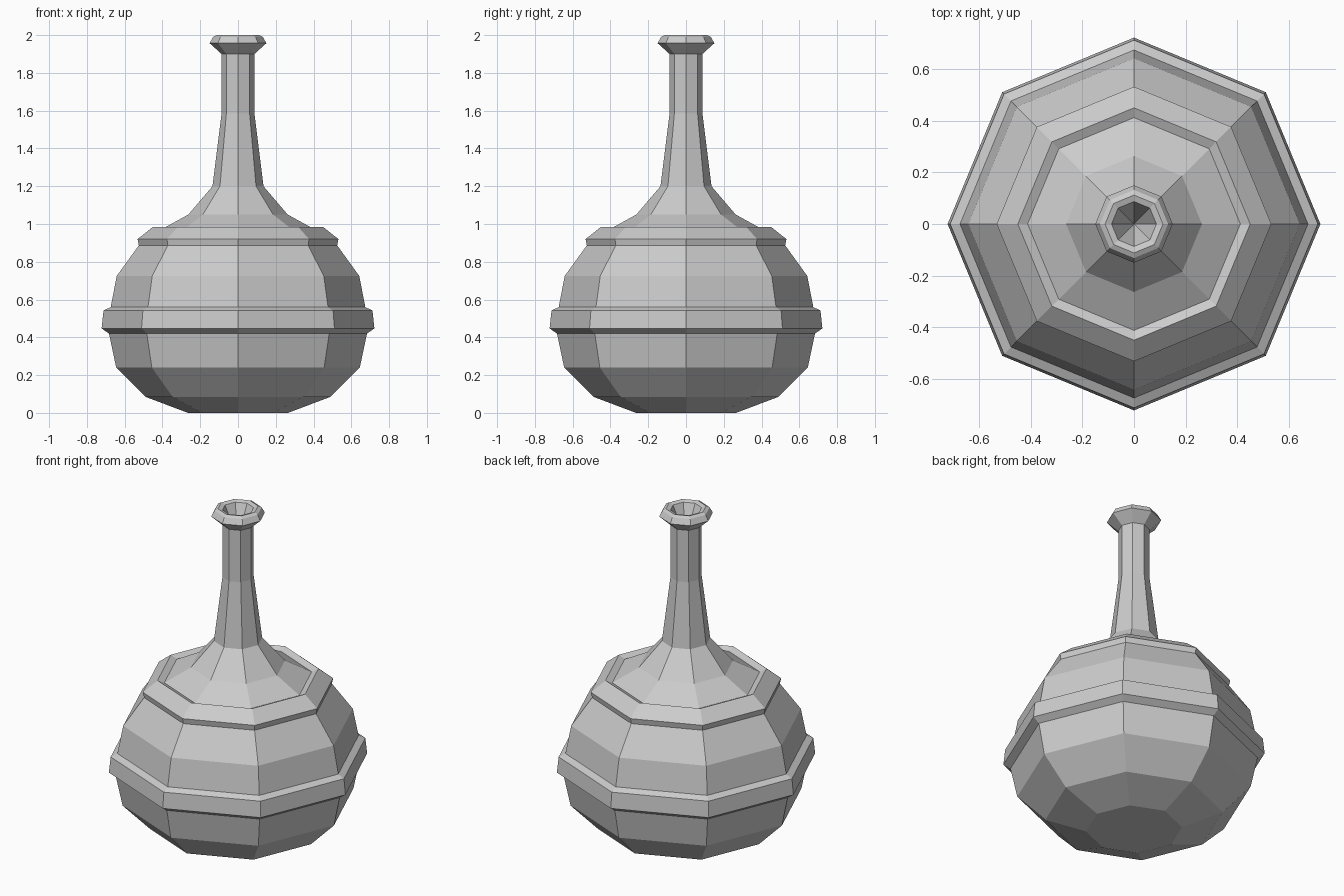
import bpy, bmesh, math

if "Cube" in bpy.data.objects:
    bpy.data.objects.remove(bpy.data.objects["Cube"])

SIDES = 8


def lathe(name, profile):
    """Revolve (radius, z) points into flat facets; radius 0 closes to a tip."""
    bm = bmesh.new()
    rings = []
    for r, z in profile:
        if r == 0:
            rings.append([bm.verts.new((0, 0, z))] * SIDES)
        else:
            rings.append([bm.verts.new((r * math.cos(math.tau * i / SIDES),
                                        r * math.sin(math.tau * i / SIDES), z))
                          for i in range(SIDES)])
    for a, b in zip(rings, rings[1:]):
        for i in range(SIDES):
            j = (i + 1) % SIDES
            quad = list(dict.fromkeys((a[i], a[j], b[j], b[i])))
            bm.faces.new(quad)
    mesh = bpy.data.meshes.new(name)
    bm.to_mesh(mesh)
    bm.free()
    obj = bpy.data.objects.new(name, mesh)
    bpy.context.collection.objects.link(obj)
    return obj


# Rounded lower bowl with closed base
lathe("lower_bowl", [(0, 0), (0.265, 0), (0.49, 0.085), (0.645, 0.24), (0.683, 0.42)])

# Raised belt around the widest part
lathe("belly_band", [(0.683, 0.42), (0.722, 0.447), (0.712, 0.542), (0.674, 0.56)])

# Upper bowl between the bands
lathe("upper_bowl", [(0.674, 0.56), (0.642, 0.725), (0.525, 0.887)])

# Shoulder collar, dipping inward to meet the neck
lathe("shoulder_collar", [(0.525, 0.887), (0.532, 0.92), (0.45, 0.985), (0.412, 0.968)])

# Flared tapering neck
lathe("neck", [(0.412, 0.968), (0.263, 1.05), (0.135, 1.2), (0.087, 1.585), (0.087, 1.9)])

# Mouth lip with a funnel-shaped opening
lathe("mouth_lip", [(0.087, 1.9), (0.15, 1.957), (0.132, 1.99), (0.112, 2.0),
                    (0.087, 1.992), (0, 1.8)])
